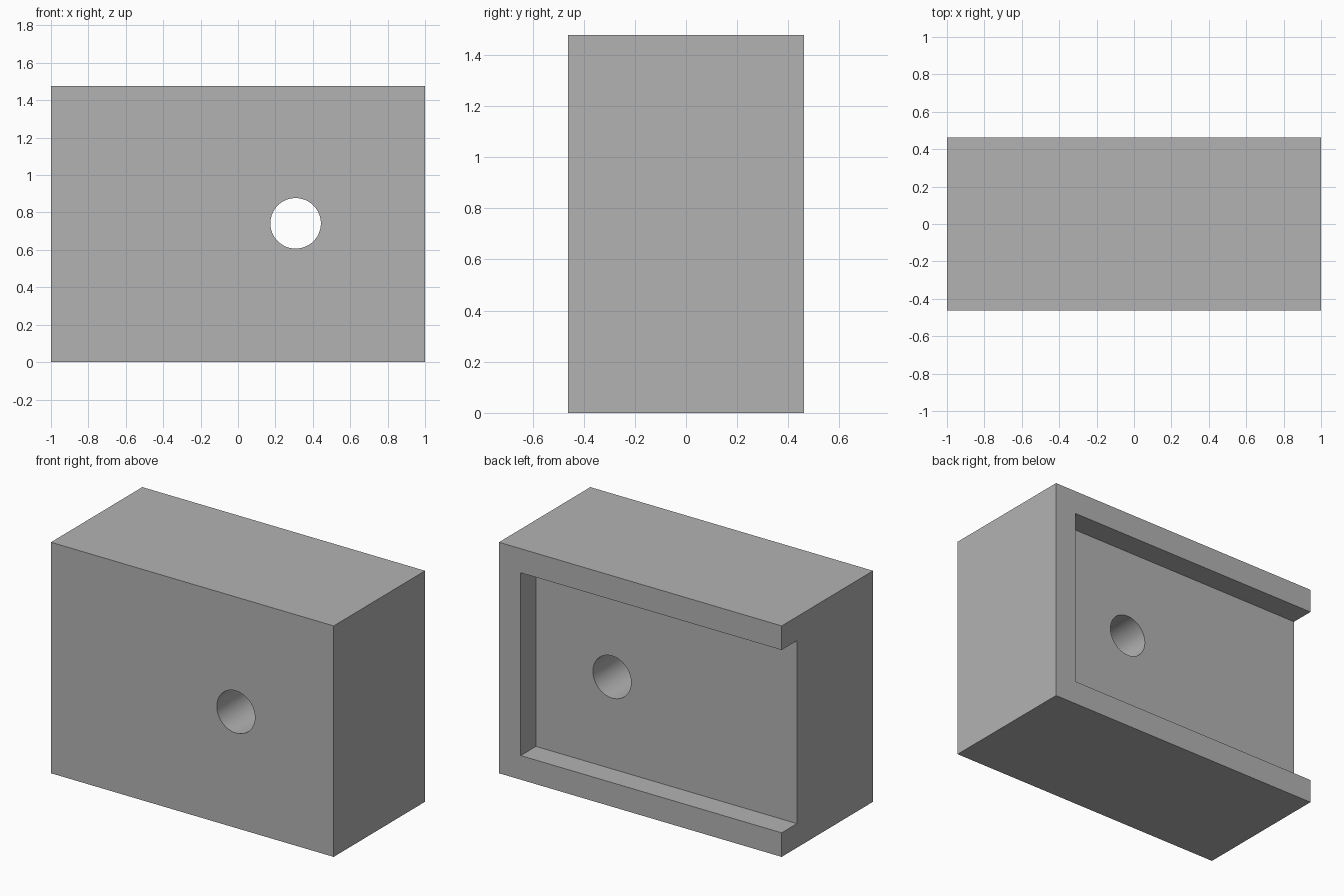
import bpy
import math

default = bpy.data.objects.get("Cube")
if default:
    bpy.data.objects.remove(default, do_unlink=True)

W, D, H = 2.0, 0.923, 1.477    # overall size
WALL = 0.154                   # rim width and recess depth
HOLE_X, HOLE_Z, HOLE_R = 0.308, 0.742, 0.135

grey = bpy.data.materials.new("plain grey")
grey.use_nodes = True
grey.diffuse_color = (0.45, 0.45, 0.45, 1)
grey.node_tree.nodes["Principled BSDF"].inputs["Base Color"].default_value = (0.45, 0.45, 0.45, 1)


def box(name, low, high):
    """Box spanning two opposite corners."""
    centre = [(a + b) / 2 for a, b in zip(low, high)]
    bpy.ops.mesh.primitive_cube_add(size=1, location=centre)
    ob = bpy.context.object
    ob.name = name
    ob.scale = [b - a for a, b in zip(low, high)]
    bpy.ops.object.transform_apply(location=True, rotation=True, scale=True)
    ob.data.materials.append(grey)
    return ob


def cut(target, cutter):
    """Subtract the cutter and remove it."""
    cutter.hide_render = True
    mod = target.modifiers.new("cut", 'BOOLEAN')
    mod.operation = 'DIFFERENCE'
    mod.solver = 'EXACT'
    mod.object = cutter
    bpy.ops.object.select_all(action='DESELECT')
    bpy.context.view_layer.objects.active = target
    target.select_set(True)
    bpy.ops.object.modifier_apply(modifier=mod.name)
    bpy.data.objects.remove(cutter, do_unlink=True)


# Solid block
block = box("block", (-W / 2, -D / 2, 0), (W / 2, D / 2, H))

# Shallow recess in the back, open at the right end
recess = box("recess_cutter", (-W / 2 - 0.1, D / 2 - WALL, WALL),
             (W / 2 - WALL, D / 2 + 0.1, H - WALL))
cut(block, recess)

# Round hole from front to back
bpy.ops.mesh.primitive_cylinder_add(vertices=64, radius=HOLE_R, depth=D * 2,
                                    location=(HOLE_X, 0, HOLE_Z),
                                    rotation=(math.pi / 2, 0, 0))
hole = bpy.context.object
hole.name = "hole_cutter"
hole.data.materials.append(grey)
cut(block, hole)

bpy.ops.object.shade_smooth_by_angle(angle=math.radians(30))
